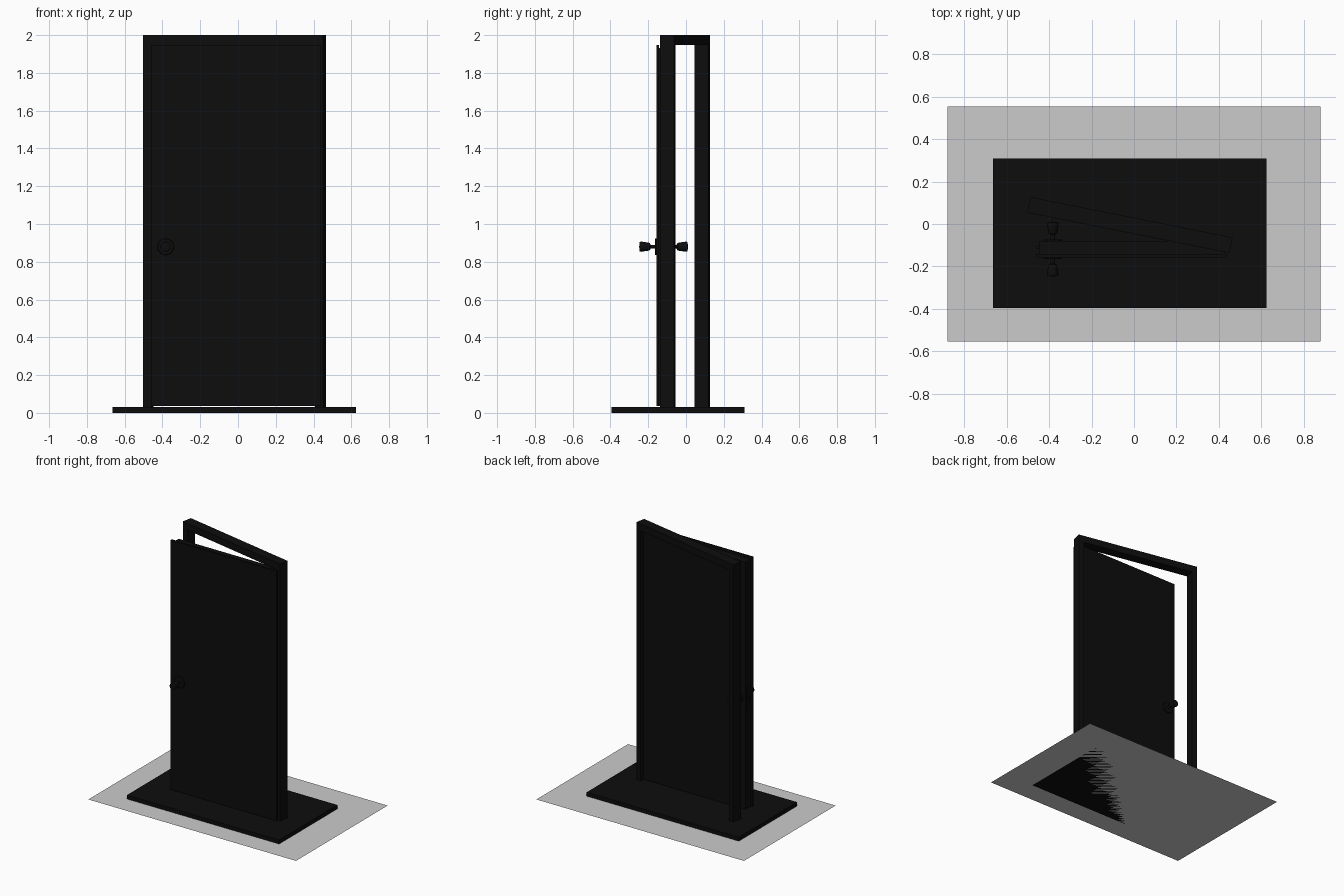
import bpy, bmesh, math
from mathutils import Matrix

if "Cube" in bpy.data.objects:
    bpy.data.objects.remove(bpy.data.objects["Cube"])

black = bpy.data.materials.new("black_paint")
black.diffuse_color = (0.004, 0.004, 0.004, 1)
black.use_nodes = True
black.node_tree.nodes["Principled BSDF"].inputs["Base Color"].default_value = black.diffuse_color


def finish(name, bm, mat=black):
    bmesh.ops.recalc_face_normals(bm, faces=bm.faces)
    me = bpy.data.meshes.new(name)
    bm.to_mesh(me)
    bm.free()
    ob = bpy.data.objects.new(name, me)
    bpy.context.collection.objects.link(ob)
    if mat:
        me.materials.append(mat)
    return ob


def box(name, x, y, z):
    bm = bmesh.new()
    bmesh.ops.create_cube(bm, size=1)
    for v in bm.verts:
        v.co = [r[0] + (c + 0.5) * (r[1] - r[0]) for c, r in zip(v.co, (x, y, z))]
    return finish(name, bm)


def prism(name, outline, y0, y1):
    """Extrude an x-z outline along y."""
    bm = bmesh.new()
    face = bm.faces.new([bm.verts.new((x, y0, z)) for x, z in outline])
    ext = bmesh.ops.extrude_face_region(bm, geom=[face])["geom"]
    bmesh.ops.translate(bm, vec=(0, y1 - y0, 0),
                        verts=[g for g in ext if isinstance(g, bmesh.types.BMVert)])
    return finish(name, bm)


def lathe(name, profile, matrix, steps=32):
    """Revolve a (radius, height) profile about z, then place it."""
    bm = bmesh.new()
    vs = [bm.verts.new((r, 0, h)) for r, h in profile]
    es = [bm.edges.new(p) for p in zip(vs, vs[1:])]
    bmesh.ops.spin(bm, geom=vs + es, axis=(0, 0, 1), cent=(0, 0, 0),
                   angle=2 * math.pi, steps=steps)
    bmesh.ops.remove_doubles(bm, verts=bm.verts, dist=1e-5)
    bmesh.ops.transform(bm, matrix=matrix, verts=bm.verts)
    ob = finish(name, bm)
    bpy.context.view_layer.objects.active = ob
    ob.select_set(True)
    bpy.ops.object.shade_smooth_by_angle(angle=math.radians(35))
    ob.select_set(False)
    return ob


# thin grey ground sheet that belongs to the model
bm = bmesh.new()
bm.faces.new([bm.verts.new((x, y, 0)) for x, y in
              ((-0.88, -0.555), (0.88, -0.555), (0.88, 0.555), (-0.88, 0.555))])
finish("floor_sheet", bm, None)

# base slab
box("base_slab", (-0.665, 0.625), (-0.395, 0.31), (0, 0.03))

# door frame: one U-shaped outline, turned away from the open door
H, W, D = 0.486, 0.043, 0.0375
frame = prism("door_frame", [(-H, 0.03), (-H, 2), (H, 2), (H, 0.03), (H - W, 0.03),
                             (H - W, 1.947), (-H + W, 1.947), (-H + W, 0.03)], -D, D)
frame.location = (-0.019, -0.005, 0)
frame.rotation_euler.z = math.radians(-11.3)

# door leaf with a thin overlapping front lip
box("door_leaf", (-0.447, 0.428), (-0.142, -0.08), (0.036, 1.932))
box("door_lip", (-0.461, 0.436), (-0.157, -0.142), (0.036, 1.948))

# latch plate and bolt on the free edge
box("latch_plate", (-0.449, -0.446), (-0.126, -0.096), (0.78, 0.98))
box("latch_bolt", (-0.460, -0.446), (-0.118, -0.104), (0.86, 0.90))

# rosette and flared knob on both sides
knob = [(0, 0), (0.044, 0), (0.044, 0.005), (0.041, 0.008), (0.010, 0.008),
        (0.010, 0.030), (0.018, 0.034), (0.021, 0.040), (0.027, 0.080),
        (0.025, 0.088), (0, 0.091)]
for side, y, rot in (("front", -0.157, 90), ("back", -0.08, -90)):
    lathe(side + "_knob", knob, Matrix.Translation((-0.383, y, 0.88))
          @ Matrix.Rotation(math.radians(rot), 4, "X"))
